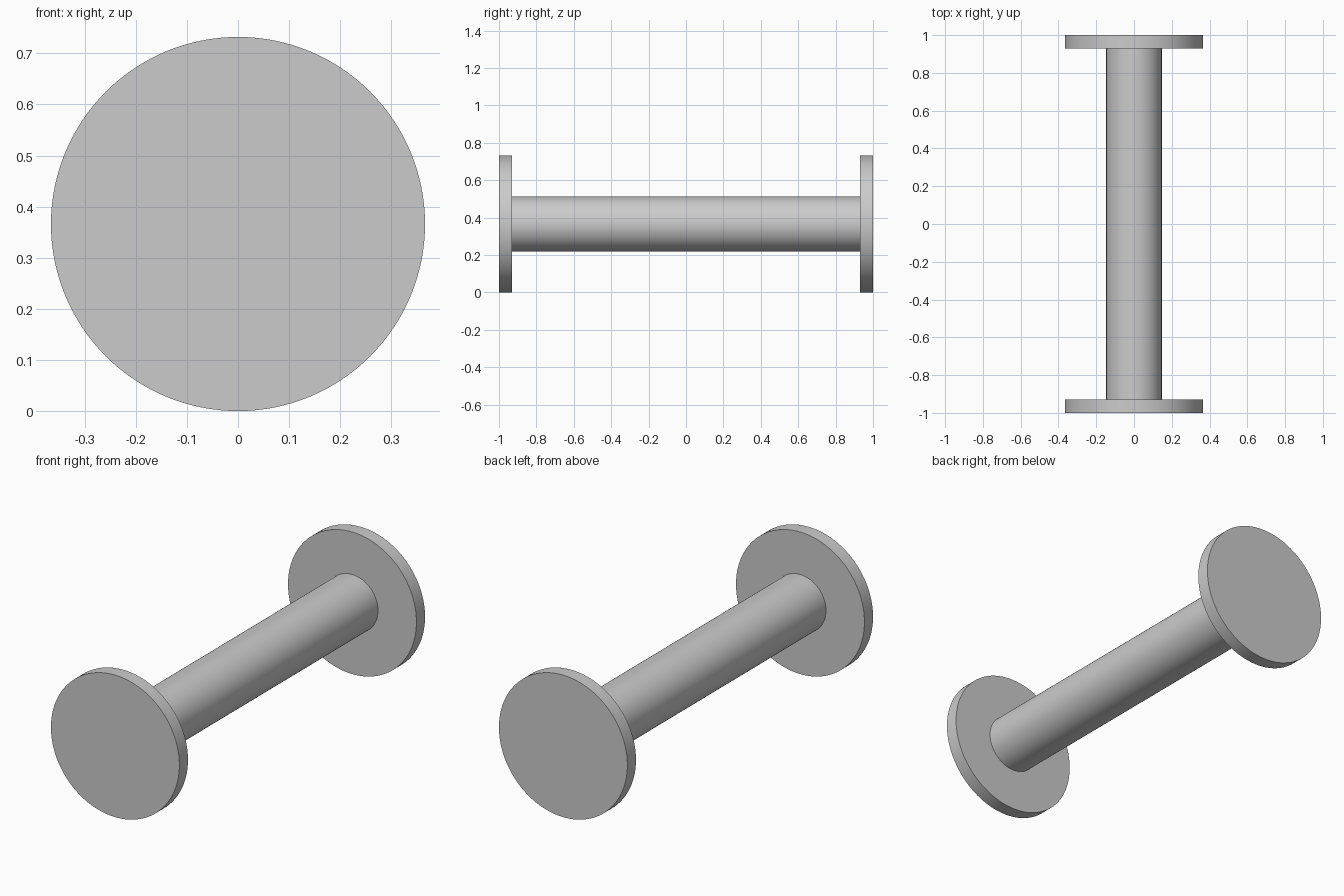
import bpy
import math

cube = bpy.data.objects.get("Cube")
if cube:
    bpy.data.objects.remove(cube, do_unlink=True)

FLANGE_RADIUS = 0.366
SHAFT_RADIUS = 0.147
THICKNESS = 0.07

grey = bpy.data.materials.new("light grey")
grey.use_nodes = True
colour = (0.6, 0.6, 0.6, 1)
grey.diffuse_color = colour
grey.node_tree.nodes["Principled BSDF"].inputs["Base Color"].default_value = colour


def cylinder_along_y(name, radius, length, y):
    bpy.ops.mesh.primitive_cylinder_add(
        vertices=128, radius=radius, depth=length,
        location=(0, y, FLANGE_RADIUS), rotation=(math.pi / 2, 0, 0))
    part = bpy.context.object
    part.name = name
    part.data.materials.append(grey)
    bpy.ops.object.shade_smooth_by_angle(angle=math.radians(30))
    return part


# Central shaft between the inner flange faces
cylinder_along_y("shaft", SHAFT_RADIUS, 2 - 2 * THICKNESS, 0)

# Round end flanges
for name, side in (("front_flange", -1), ("back_flange", 1)):
    cylinder_along_y(name, FLANGE_RADIUS, THICKNESS, side * (1 - THICKNESS / 2))
